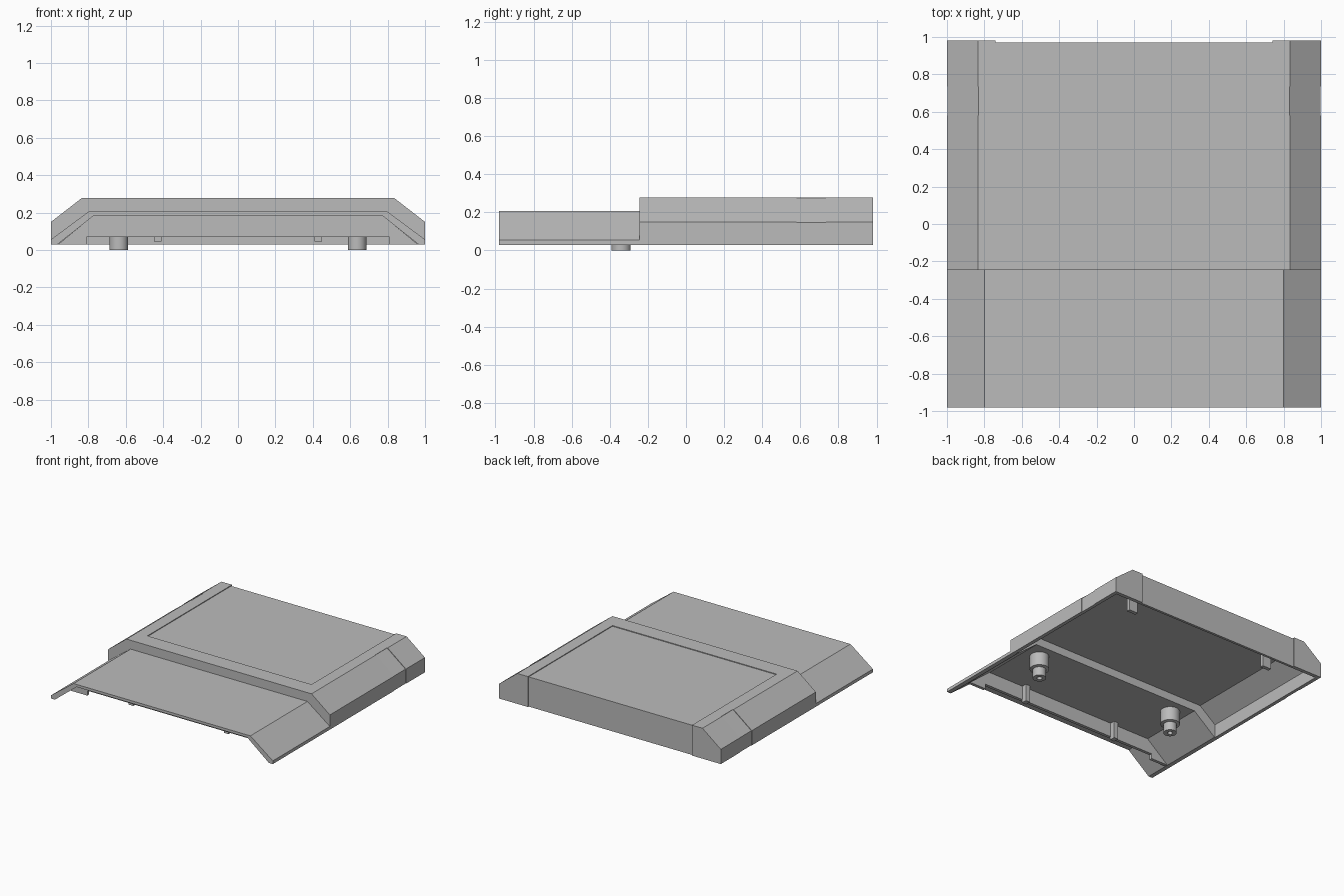
import bpy, bmesh

cube = bpy.data.objects.get("Cube")
if cube:
    bpy.data.objects.remove(cube, do_unlink=True)

GREY = (0.5, 0.5, 0.5, 1)
grey = bpy.data.materials.new("plain grey")
grey.use_nodes = True
grey.diffuse_color = GREY
grey.node_tree.nodes["Principled BSDF"].inputs["Base Color"].default_value = GREY

FLOOR, FRONT, STEP, BACK = 0.03, -0.98, -0.245, 0.98


def mirrored(half):
    """Close a right-hand outline (bottom to top) with its mirror image."""
    return half + [(-x, z) for x, z in reversed(half)]


def arch(outer, inner):
    """Outline of a bridge: outer half profile over inner half profile."""
    return mirrored(outer) + list(reversed(mirrored(inner)))


def finish(name, bm):
    bmesh.ops.recalc_face_normals(bm, faces=bm.faces[:])
    mesh = bpy.data.meshes.new(name)
    bm.to_mesh(mesh)
    bm.free()
    mesh.materials.append(grey)
    obj = bpy.data.objects.new(name, mesh)
    bpy.context.collection.objects.link(obj)
    return obj


def prism(name, outline, y0, y1, soften=None):
    """Extrude an x-z outline along y."""
    bm = bmesh.new()
    face = bm.faces.new([bm.verts.new((x, y0, z)) for x, z in outline])
    ext = bmesh.ops.extrude_face_region(bm, geom=[face])["geom"]
    for v in ext:
        if isinstance(v, bmesh.types.BMVert):
            v.co.y = y1
    if soften:
        edges = [e for e in bm.edges
                 if all(v.co.y == y0 and v.co.z > soften for v in e.verts)]
        bmesh.ops.bevel(bm, geom=edges, offset=0.012, segments=2,
                        affect='EDGES', profile=0.5)
    return finish(name, bm)


def box(name, x0, x1, y0, y1, z0, z1):
    return prism(name, [(x0, z0), (x1, z0), (x1, z1), (x0, z1)], y0, y1)


def cut(target, cutter):
    cutter.hide_render = True
    mod = target.modifiers.new("cut", 'BOOLEAN')
    mod.operation, mod.solver, mod.object = 'DIFFERENCE', 'EXACT', cutter
    bpy.context.view_layer.objects.active = target
    bpy.ops.object.modifier_apply(modifier=mod.name)
    bpy.data.objects.remove(cutter, do_unlink=True)


# Half profiles
body_outer = [(1, FLOOR), (1, 0.15), (0.835, 0.278)]
body_inner = [(0.97, -0.1), (0.97, 0.138), (0.825, 0.25)]
slab_outer = [(1, FLOOR), (1, 0.056), (0.798, 0.206)]
slab_inner = [(0.965, FLOOR), (0.77, 0.185)]
tunnel = [(0.965, -0.1), (0.965, FLOOR), (0.77, 0.185)]

# Rear housing, hollow from below and open toward the front slab
housing = prism("rear_housing", mirrored(body_outer), STEP, BACK, soften=0.25)
cut(housing, prism("hollow", mirrored(body_inner), STEP + 0.03, BACK - 0.03))
cut(housing, prism("tunnel", mirrored(tunnel), STEP - 0.1, STEP + 0.1))

# Shallow recess on the top that wraps over the back, and side bands
cut(housing, box("top_recess", -0.74, 0.74, -0.11, 1.1, 0.272, 0.4))
cut(housing, box("back_recess", -0.74, 0.74, BACK - 0.01, 1.1, -0.1, 0.4))
for s in (1, -1):
    band = [(0.996, 0), (0.996, 0.148), (0.83, 0.276), (0.84, 0.4), (1.1, 0.4), (1.1, 0)]
    cut(housing, prism("band", [(s * x, z) for x, z in band], 0.58, 0.735))

# Front slab with sloping sides
prism("front_slab", arch(slab_outer, slab_inner), FRONT, STEP + 0.002)

# Cross wall under the slab, with a wide notch along its bottom
prism("front_cross_wall", arch([(0.962, FLOOR), (0.77, 0.186)],
                               [(0.81, FLOOR), (0.81, 0.07)]), -0.785, -0.76)

# Mirrored small parts under the cover
for s, side in ((1, "left"), (-1, "right")):
    x = 0.43 * s
    box("wall_tab_" + side, x - 0.02, x + 0.02, -0.765, -0.72, 0.045, 0.186)
    x = 0.65 * s
    box("rear_rib_" + side, x - 0.04, x + 0.04, 0.74, 0.77, 0.08, 0.251)

    # Stepped peg with a blind hole, revolved from its radius profile
    profile = [(0, 0.186), (0.073, 0.186), (0.073, 0.075), (0.05, 0.07),
               (0.05, 0), (0.02, 0), (0.02, 0.04), (0, 0.04)]
    bm = bmesh.new()
    verts = [bm.verts.new((r, 0, z)) for r, z in profile]
    edges = [bm.edges.new(pair) for pair in zip(verts, verts[1:])]
    bmesh.ops.spin(bm, geom=verts + edges, cent=(0, 0, 0), axis=(0, 0, 1),
                   angle=6.2831853, steps=32)
    bmesh.ops.remove_doubles(bm, verts=bm.verts[:], dist=0.0005)
    peg = finish("peg_" + side, bm)
    peg.location = (0.637 * s, -0.34, 0)
    bpy.ops.object.select_all(action='DESELECT')
    peg.select_set(True)
    bpy.context.view_layer.objects.active = peg
    bpy.ops.object.shade_smooth_by_angle(angle=0.6)
